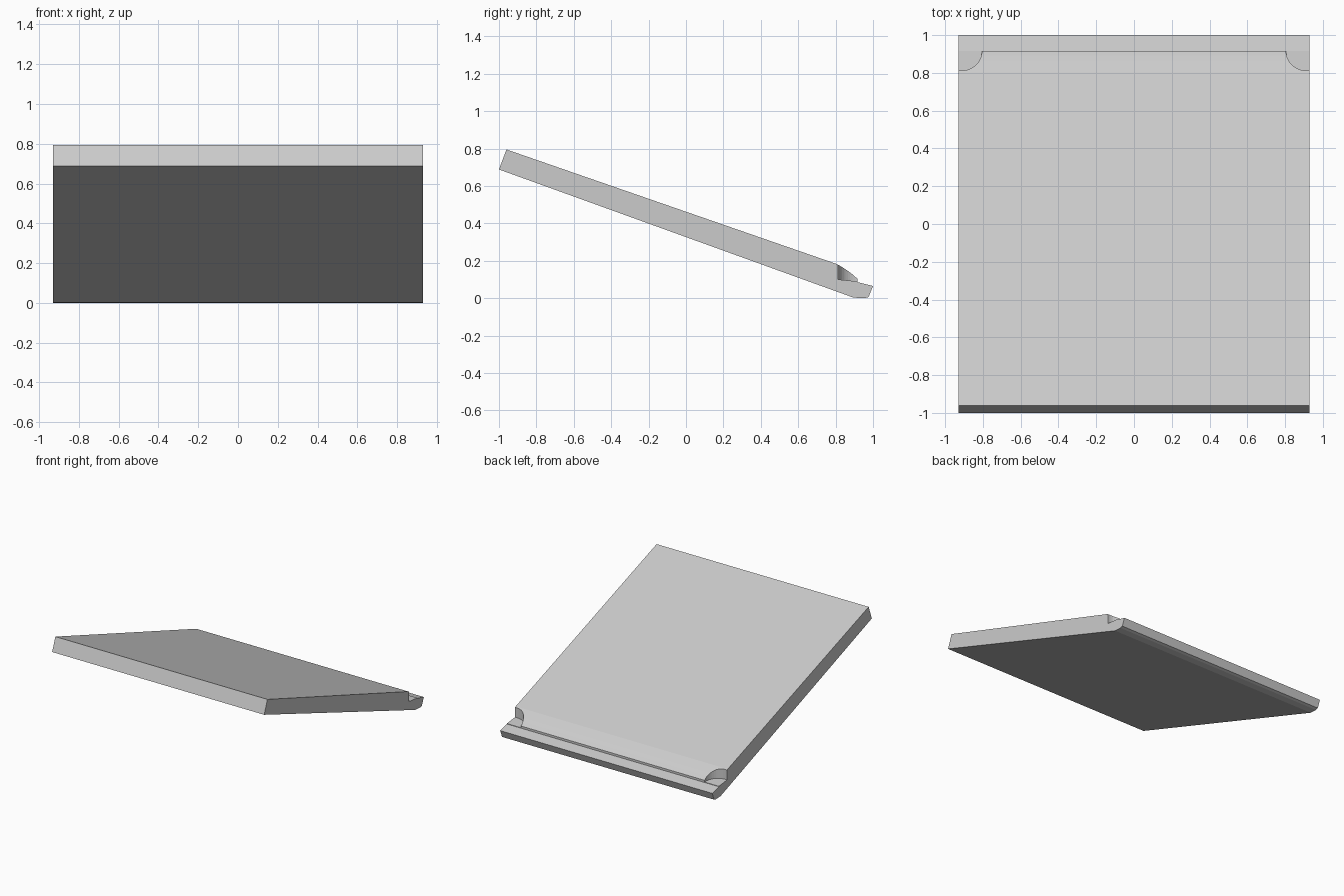
import bpy, bmesh, math

if "Cube" in bpy.data.objects:
    bpy.data.objects.remove(bpy.data.objects["Cube"])

HALF_WIDTH = 0.93


def prism(name, bottom, shift):
    """Extrude a planar outline by a vector-like function into a closed solid."""
    bm = bmesh.new()
    a = [bm.verts.new(p) for p in bottom]
    b = [bm.verts.new(shift(p)) for p in bottom]
    bm.faces.new(a)
    bm.faces.new(b)
    n = len(a)
    for i in range(n):
        j = (i + 1) % n
        bm.faces.new((a[i], a[j], b[j], b[i]))
    bmesh.ops.recalc_face_normals(bm, faces=bm.faces)
    mesh = bpy.data.meshes.new(name)
    bm.to_mesh(mesh)
    bm.free()
    obj = bpy.data.objects.new(name, mesh)
    bpy.context.collection.objects.link(obj)
    return obj


# Sloping slab: side profile (y, z) with rounded ramp, small step and low lip
profile = [(-1.0, 0.688), (-0.96, 0.795), (0.805, 0.183), (0.835, 0.166),
           (0.865, 0.146), (0.893, 0.125), (0.917, 0.103), (0.917, 0.086),
           (1.0, 0.065), (0.976, 0.006), (0.955, 0.0), (0.895, 0.003)]
slab = prism("sloping_slab", [(-HALF_WIDTH, y, z) for y, z in profile],
             lambda p: (HALF_WIDTH, p[1], p[2]))


# Rounded corner notches at both ends of the ramp
def notch_cutter(side):
    outline = [(1.0, 0.813)]
    for i in range(13):
        t = math.pi / 2 * i / 12
        outline.append((0.91 - 0.105 * math.sin(t), 0.918 - 0.105 * math.cos(t)))
    outline += [(0.805, 0.93), (1.0, 0.93)]
    floor = [(side * x, y, 0.10 - 0.1 * (y - 0.813)) for x, y in outline]
    cutter = prism("notch_cutter", floor, lambda p: (p[0], p[1], p[2] + 0.3))
    cutter.hide_render = True
    cutter.hide_viewport = True
    return cutter


for side in (-1, 1):
    cut = slab.modifiers.new("corner_notch", 'BOOLEAN')
    cut.operation = 'DIFFERENCE'
    cut.solver = 'EXACT'
    cut.object = notch_cutter(side)
